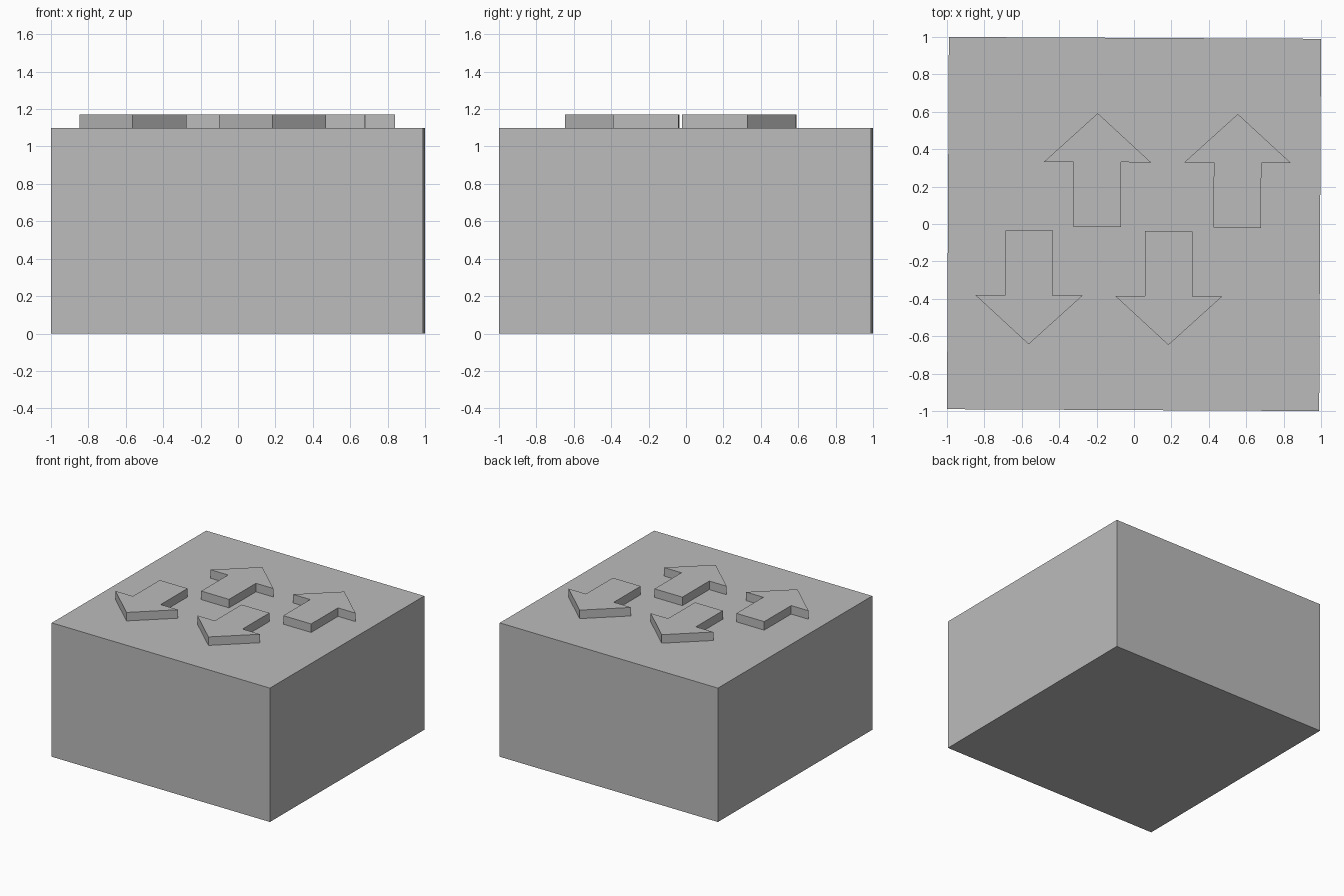
import bpy, bmesh, math
from mathutils import Matrix

cube = bpy.data.objects.get("Cube")
if cube:
    bpy.data.objects.remove(cube, do_unlink=True)

# Single grey used on every part
grey = bpy.data.materials.new("light grey")
color = (0.5, 0.5, 0.5, 1)
grey.diffuse_color = color
grey.use_nodes = True
grey.node_tree.nodes["Principled BSDF"].inputs["Base Color"].default_value = color

TWIST = math.radians(-0.29)  # the whole model is turned very slightly
HALF = 0.995
TOP = 1.1
THICK = 0.07


def prism(name, outline, z, height, location=(0, 0), angle=0):
    """Extrude a flat outline upward and turn it about its own origin."""
    bm = bmesh.new()
    face = bm.faces.new([bm.verts.new((x, y, 0)) for x, y in outline])
    side = bmesh.ops.extrude_face_region(bm, geom=[face])
    verts = [g for g in side["geom"] if isinstance(g, bmesh.types.BMVert)]
    bmesh.ops.translate(bm, vec=(0, 0, height), verts=verts)
    bmesh.ops.recalc_face_normals(bm, faces=bm.faces)
    mesh = bpy.data.meshes.new(name)
    bm.to_mesh(mesh)
    bm.free()
    mesh.materials.append(grey)
    obj = bpy.data.objects.new(name, mesh)
    bpy.context.collection.objects.link(obj)
    obj.matrix_world = (Matrix.Translation((*location, z))
                        @ Matrix.Rotation(angle + TWIST, 4, "Z"))
    return obj


# Block body
prism("block", [(-HALF, -HALF), (HALF, -HALF), (HALF, HALF), (-HALF, HALF)], 0, TOP)

# Raised arrows, origin at the middle of the tail
right_half = [(0.127, 0), (0.127, 0.347), (0.286, 0.347)]
arrow = right_half + [(0, 0.608)] + [(-x, y) for x, y in reversed(right_half)]

for name, spot, angle in [
    ("back_arrow_right", (-0.197, -0.016), 0),
    ("back_arrow_left", (0.552, -0.02), 0),
    ("front_arrow_right", (-0.56, -0.035), math.pi),
    ("front_arrow_left", (0.187, -0.039), math.pi),
]:
    prism(name, arrow, TOP, THICK, spot, angle)
